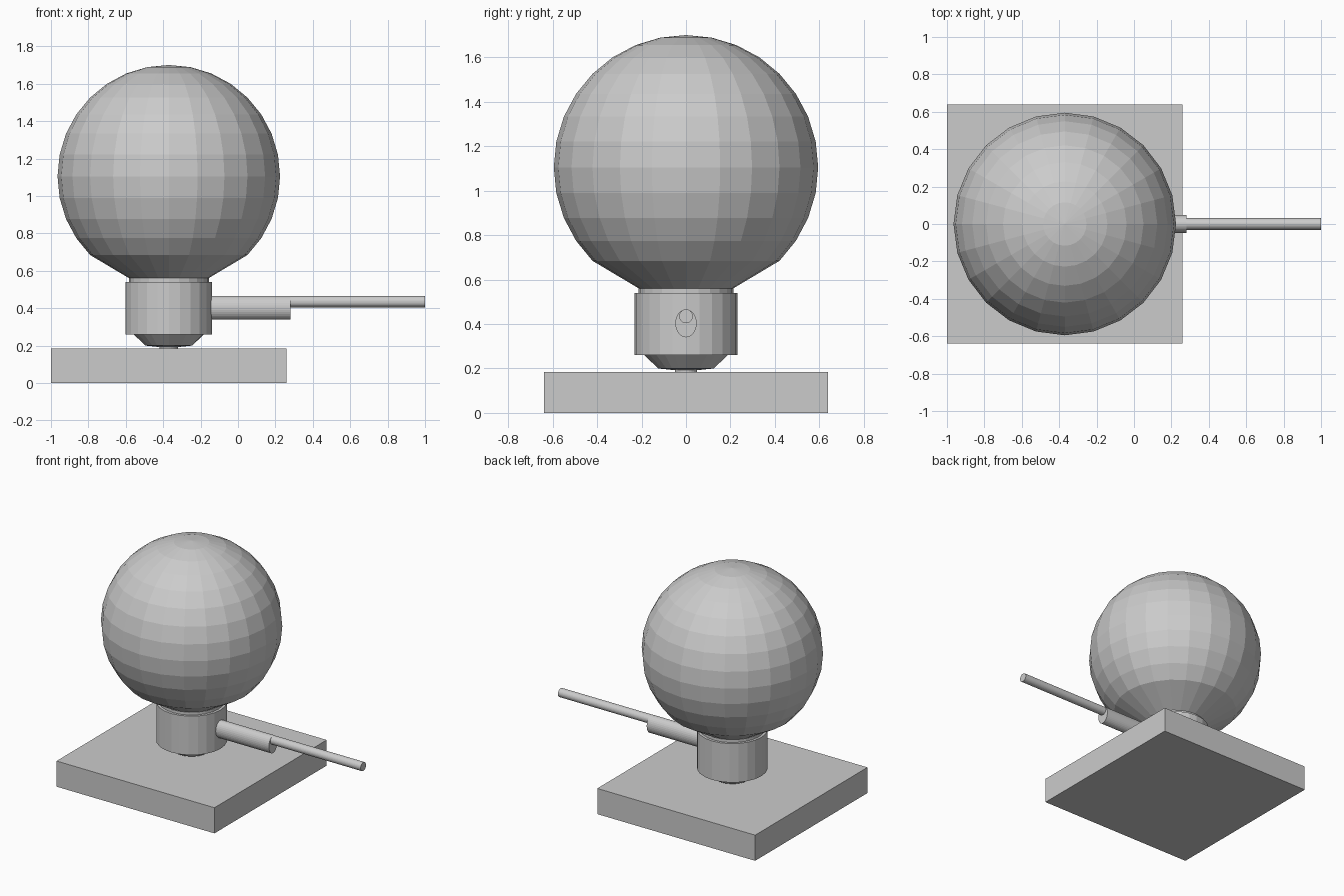
import bpy
import bmesh
from math import sin, cos, pi, radians
from mathutils import Matrix

if "Cube" in bpy.data.objects:
    bpy.data.objects.remove(bpy.data.objects["Cube"], do_unlink=True)

grey = bpy.data.materials.new("plain grey")
grey.use_nodes = True
COLOUR = (0.6, 0.6, 0.6, 1)
grey.diffuse_color = COLOUR
grey.node_tree.nodes["Principled BSDF"].inputs["Base Color"].default_value = COLOUR

AXIS_X = -0.37  # vertical axis of the bulb and socket
SIDES = 24


def finish(name, bm):
    bmesh.ops.recalc_face_normals(bm, faces=bm.faces)
    mesh = bpy.data.meshes.new(name)
    bm.to_mesh(mesh)
    bm.free()
    mesh.materials.append(grey)
    obj = bpy.data.objects.new(name, mesh)
    bpy.context.collection.objects.link(obj)
    return obj


def lathe(name, profile):
    """Closed, faceted solid turned about the bulb axis from (radius, z) points."""
    bm = bmesh.new()
    rings = []
    for r, z in profile:
        rings.append([bm.verts.new((AXIS_X + r * cos(2 * pi * i / SIDES),
                                    r * sin(2 * pi * i / SIDES), z))
                      for i in range(SIDES)])
    for low, high in zip(rings, rings[1:]):
        for i in range(SIDES):
            j = (i + 1) % SIDES
            bm.faces.new((low[i], low[j], high[j], high[i]))
    bm.faces.new(rings[0])
    bm.faces.new(rings[-1])
    return finish(name, bm)


def rod(name, x0, x1, z, half_y, half_z):
    """Rod with an elliptical section lying along x."""
    bm = bmesh.new()
    bmesh.ops.create_cone(bm, cap_ends=True, segments=32, radius1=1, radius2=1, depth=1)
    bm.transform(Matrix.Translation(((x0 + x1) / 2, 0, z))
                 @ Matrix.Diagonal((x1 - x0, half_y, half_z, 1))
                 @ Matrix.Rotation(pi / 2, 4, 'Y'))
    return finish(name, bm)


# Square base slab
bm = bmesh.new()
bmesh.ops.create_cube(bm, size=1)
bm.transform(Matrix.Translation((AXIS_X, 0, 0.0925)) @ Matrix.Diagonal((1.26, 1.28, 0.185, 1)))
finish("base_slab", bm)

# Globe: a sphere cut low down and tapering straight into its neck
RADIUS, CENTRE, STEP = 0.595, 1.105, 11.25
globe = [(0.212, 0.56)]
for k in range(-4, 8):
    a = radians(STEP * k)
    globe.append((RADIUS * cos(a), CENTRE + RADIUS * sin(a)))
globe.append((0.002, CENTRE + RADIUS))
lathe("globe", globe)

# Socket: collar, body, tapered foot and contact
lathe("collar", [(0.214, 0.53), (0.214, 0.56)])
lathe("socket_body", [(0.232, 0.26), (0.232, 0.54)])
lathe("socket_foot", [(0.05, 0.18), (0.05, 0.192), (0.125, 0.2), (0.19, 0.262)])

# Side switch: oval sleeve with a thin stem near its top
rod("switch_sleeve", -0.2, 0.28, 0.403, 0.048, 0.063)
rod("switch_stem", 0.2, 1.0, 0.435, 0.031, 0.031)
